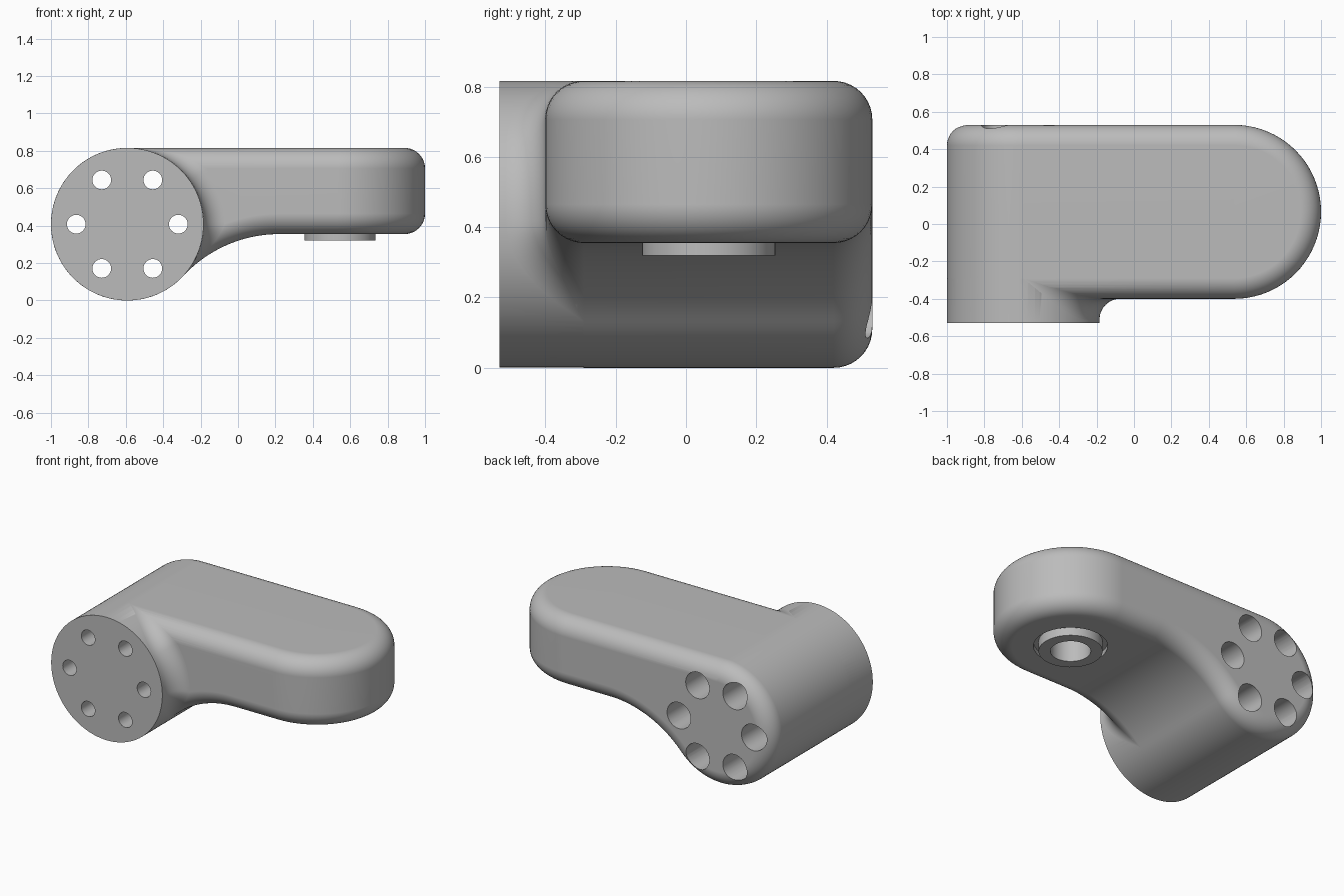
import bpy, bmesh
from math import sin, cos, pi, radians, sqrt, atan2
from mathutils import Vector, Matrix

old = bpy.data.objects.get("Cube")
if old:
    bpy.data.objects.remove(old, do_unlink=True)

grey = bpy.data.materials.new("plain_grey")
grey.use_nodes = True
grey.diffuse_color = (0.5, 0.5, 0.5, 1)
grey.node_tree.nodes["Principled BSDF"].inputs["Base Color"].default_value = (0.5, 0.5, 0.5, 1)

# Main dimensions
HUB = Vector((-0.592, 0.408))      # hub centre in x, z
HUB_R = 0.408
FRONT, BACK, HUB_FRONT = -0.4, 0.53, -0.53
MID, HALF = (FRONT + BACK) / 2, (BACK - FRONT) / 2
END_X = 0.535                      # axis of the round arm end
TOP, BOTTOM = 2 * HUB_R, 0.355
FIL = 0.11                         # edge rounding
STEPS = 10
# Concave arc under the arm, tangent to the arm and the hub
ARC_X = 0.22
run, rise = ARC_X - HUB.x, HUB.y - BOTTOM
ARC_R = (run ** 2 + rise ** 2 - HUB_R ** 2) / (2 * (HUB_R - rise))
ARC = Vector((ARC_X, BOTTOM - ARC_R))
to_hub = HUB - ARC
ARC_END = atan2(to_hub.y, to_hub.x)


def make(name, bm):
    bmesh.ops.remove_doubles(bm, verts=bm.verts, dist=1e-5)
    bmesh.ops.recalc_face_normals(bm, faces=bm.faces)
    mesh = bpy.data.meshes.new(name)
    bm.to_mesh(mesh)
    bm.free()
    mesh.materials.append(grey)
    ob = bpy.data.objects.new(name, mesh)
    bpy.context.collection.objects.link(ob)
    return ob


def grid(bm, rows):
    vs = [[bm.verts.new(p) for p in row] for row in rows]
    for a, b in zip(vs, vs[1:]):
        for j in range(len(a) - 1):
            bm.faces.new((a[j], a[j + 1], b[j + 1], b[j]))
    return vs


def lathe(bm, pts, place, n=48):
    # pts are (radius, height) pairs around the local z axis
    grid(bm, [[place @ Vector((r * cos(2 * pi * i / n), r * sin(2 * pi * i / n), h))
               for r, h in pts] for i in range(n + 1)])


def select(ob):
    bpy.ops.object.select_all(action='DESELECT')
    ob.select_set(True)
    bpy.context.view_layer.objects.active = ob


def boolean(ob, other, op):
    mod = ob.modifiers.new(op.lower(), 'BOOLEAN')
    mod.operation, mod.object, mod.solver = op, other, 'EXACT'
    select(ob)
    bpy.ops.object.modifier_apply(modifier=mod.name)
    bpy.data.objects.remove(other, do_unlink=True)


def smooth(ob):
    select(ob)
    bpy.ops.object.shade_smooth_by_angle(angle=radians(30))


# Side profile of arm and hub: points with inward normals
profile = [(Vector((END_X, BOTTOM)), Vector((0, 1)))]
for i in range(25):
    a = pi / 2 + (ARC_END - pi / 2) * i / 24
    n = Vector((cos(a), sin(a)))
    profile.append((ARC + n * ARC_R, n))
for i in range(1, 73):
    start = ARC_END - pi
    a = start + (-1.5 * pi - start) * i / 72
    n = Vector((cos(a), sin(a)))
    profile.append((HUB + n * HUB_R, -n))
profile.append((Vector((END_X, TOP)), Vector((0, -1))))

# Quarter-round edge: (distance in from the wall, depth below the surface)
edge = [(FIL * (1 - cos(t)), FIL * (1 - sin(t)))
        for t in (pi / 2 * k / STEPS for k in range(STEPS + 1))]
across = ([(FRONT + u, d) for u, d in edge] + [(MID, 0)]
          + [(BACK - u, d) for u, d in reversed(edge)])

bm = bmesh.new()
rows = []
for q, n in profile:
    rows.append([(q.x + n.x * d, y, q.y + n.y * d) for y, d in across])
vs = grid(bm, rows)
bm.faces.new([r[0] for r in vs])
bm.faces.new([r[-1] for r in vs])

# Round arm end: half section turned about a vertical axis
half = ([(0, BOTTOM)] + [(HALF - u, BOTTOM + d) for u, d in reversed(edge)]
        + [(HALF - u, TOP - d) for u, d in edge] + [(0, TOP)])
grid(bm, [[(END_X + u * cos(a), MID + u * sin(a), z) for u, z in half]
          for a in (-pi / 2 + pi * i / 40 for i in range(41))])
body = make("arm_body", bm)

# Hub barrel running out past the arm front
Y_AXIS = Matrix.Rotation(-pi / 2, 4, 'X')      # local z becomes +y
bm = bmesh.new()
r = HUB_R - 0.0003
lathe(bm, [(0, HUB_FRONT), (r, HUB_FRONT), (r, 0), (0, 0)],
      Matrix.Translation((HUB.x, 0, HUB.y)) @ Y_AXIS, 120)
boolean(body, make("hub_barrel", bm), 'UNION')

# Six bolt holes with wide bores from the back
bm = bmesh.new()
for i in range(6):
    a = i * pi / 3
    place = Matrix.Translation((HUB.x + 0.273 * cos(a), 0, HUB.y + 0.273 * sin(a)))
    lathe(bm, [(0, -0.7), (0.05, -0.7), (0.05, -0.27), (0.087, -0.27), (0.087, 0.7), (0, 0.7)],
          place @ Y_AXIS, 32)
boolean(body, make("bolt_hole_cutter", bm), 'DIFFERENCE')

# Socket and clearance groove under the arm end
AXIS = Matrix.Translation((0.545, MID, 0))
bm = bmesh.new()
lathe(bm, [(0, 0.61), (0.125, 0.61), (0.125, 0.385), (0.22, 0.385), (0.22, 0.3), (0, 0.3)], AXIS)
boolean(body, make("socket_cutter", bm), 'DIFFERENCE')
smooth(body)
body.modifiers.new("even_shading", 'WEIGHTED_NORMAL').keep_sharp = True

# Bearing ring standing out of the socket
bm = bmesh.new()
lathe(bm, [(0, 0.6), (0.12, 0.6), (0.12, 0.32), (0.19, 0.32), (0.19, 0.39), (0.12, 0.39)], AXIS)
smooth(make("bearing_ring", bm))

# Concave fillet between barrel and arm: a ball rolled along the corner
rows = []
for i in range(61):
    a = (ARC_END - pi) + (1.5 * pi - ARC_END) * i / 60
    out = Vector((cos(a), sin(a)))
    c = HUB + out * (HUB_R + FIL)
    from_arc = c - ARC
    depth, inward = min((TOP - c.y, Vector((0, -1))),
                        (from_arc.length - ARC_R, from_arc.normalized()),
                        key=lambda option: option[0])
    gap = max(0, FIL - depth)
    y = FRONT + FIL - sqrt(max(0, 4 * FIL ** 2 - gap ** 2))
    centre = Vector((c.x, y, c.y))
    to_arm = Vector((inward.x * gap, FRONT + FIL - y, inward.y * gap)).normalized()
    to_barrel = Vector((-out.x, 0, -out.y))
    rows.append([centre + FIL * to_barrel.lerp(to_arm, k / STEPS).normalized()
                 for k in range(STEPS + 1)])
bm = bmesh.new()
grid(bm, rows)
web = make("corner_fillet", bm)
# Face the fillet outward, to the front
if sum(p.normal.y * p.area for p in web.data.polygons) > 0:
    web.data.flip_normals()
smooth(web)
